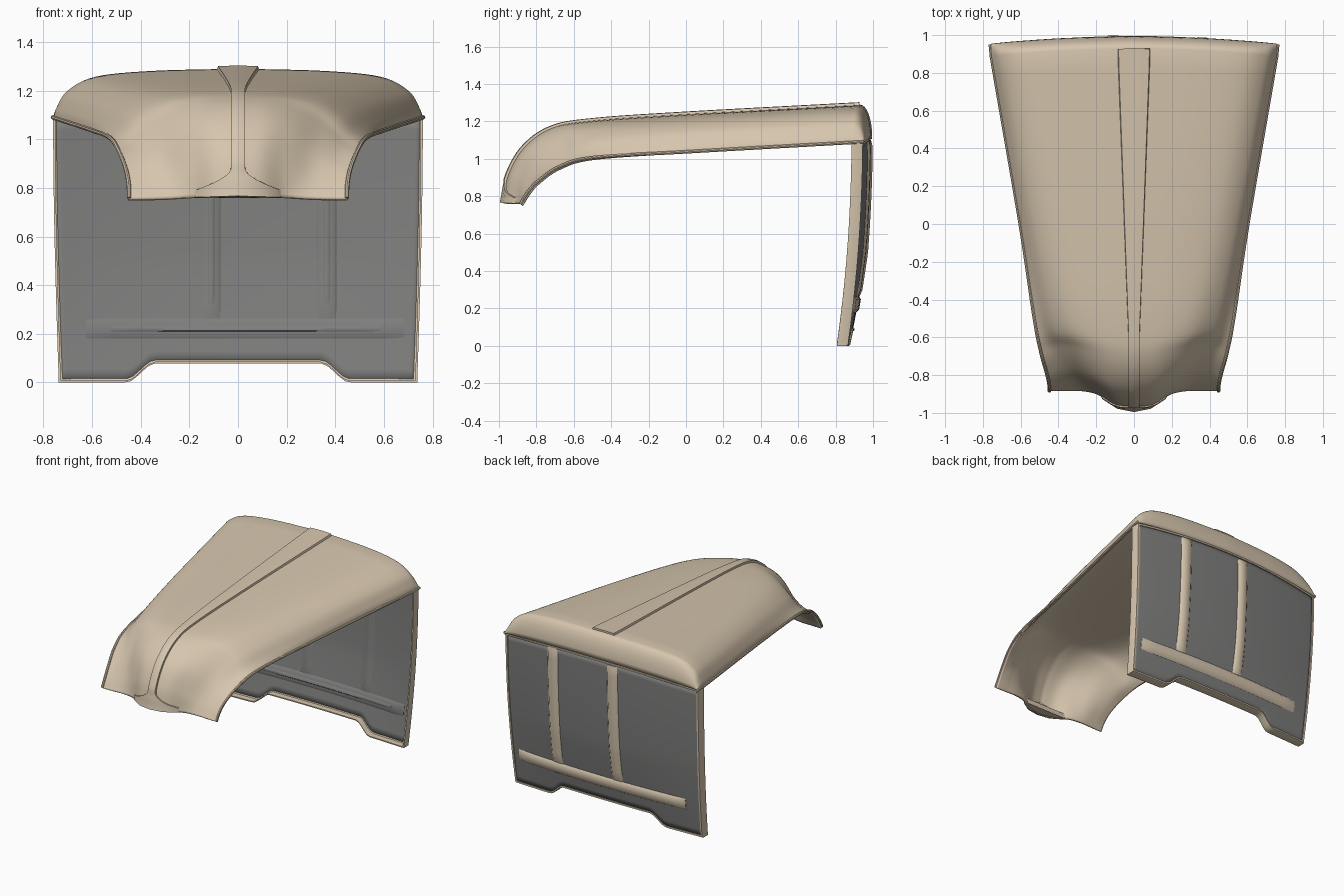
import bpy, math
from mathutils import Vector

if "Cube" in bpy.data.objects:
    bpy.data.objects.remove(bpy.data.objects["Cube"])


def material(name, c):
    m = bpy.data.materials.new(name)
    m.diffuse_color = (*c, 1)
    m.use_nodes = True
    m.node_tree.nodes["Principled BSDF"].inputs["Base Color"].default_value = m.diffuse_color
    return m


TAN = material("tan paint", (0.67, 0.56, 0.42))
GREY = material("grey panel", (0.21, 0.21, 0.207))


def make(name, verts, faces, mat, angle=40):
    me = bpy.data.meshes.new(name)
    me.from_pydata([tuple(v) for v in verts], [], faces)
    me.materials.append(mat)
    ob = bpy.data.objects.new(name, me)
    bpy.context.collection.objects.link(ob)
    bpy.ops.object.select_all(action='DESELECT')
    ob.select_set(True)
    bpy.context.view_layer.objects.active = ob
    bpy.ops.object.mode_set(mode='EDIT')
    bpy.ops.mesh.select_all(action='SELECT')
    bpy.ops.mesh.normals_make_consistent(inside=False)
    bpy.ops.object.mode_set(mode='OBJECT')
    bpy.ops.object.shade_smooth_by_angle(angle=math.radians(angle))
    return ob


def loft(name, rows, mat, closed_rows=False, closed_loop=False, angle=40):
    """Skin a list of equal-length point rows."""
    n, m = len(rows), len(rows[0])
    faces = []
    for i in range(n if closed_loop else n - 1):
        for j in range(m if closed_rows else m - 1):
            a, b = i * m, (i + 1) % n * m
            k = (j + 1) % m
            faces.append((a + j, a + k, b + k, b + j))
    if closed_rows and not closed_loop:
        faces += [tuple(range(m)), tuple(range((n - 1) * m, n * m))]
    return make(name, [p for r in rows for p in r], faces, mat, angle)


def spline(pts, steps):
    """Catmull-Rom through points."""
    p = [pts[0] * 2 - pts[1]] + pts + [pts[-1] * 2 - pts[-2]]
    out = []
    for i in range(1, len(p) - 2):
        a, b, c, d = p[i - 1:i + 3]
        for k in range(steps):
            t = k / steps
            out.append((b * 2 + (c - a) * t + (a * 2 - b * 5 + c * 4 - d) * t * t
                        + (b * 3 - a - c * 3 + d) * t ** 3) / 2)
    return out + [pts[-1]]


# Hood half sections from rear to nose: centre, top, shoulder, side, flare, edge
STATIONS = [
    [(0, .93, 1.29), (.35, .92, 1.281), (.585, .905, 1.257), (.7, .895, 1.2), (.745, .89, 1.13), (.757, .885, 1.085)],
    [(0, 0, 1.24), (.25, 0, 1.229), (.43, 0, 1.203), (.535, 0, 1.15), (.588, 0, 1.08), (.605, 0, 1.035)],
    [(0, -.5, 1.205), (.19, -.5, 1.194), (.33, -.5, 1.165), (.43, -.5, 1.105), (.49, -.5, 1.04), (.53, -.5, 1.005)],
    [(0, -.72, 1.165), (.14, -.7, 1.155), (.26, -.67, 1.12), (.365, -.65, 1.05), (.435, -.66, .985), (.495, -.68, .955)],
    [(0, -.865, 1.065), (.12, -.845, 1.06), (.22, -.805, 1.03), (.32, -.765, .965), (.4, -.765, .915), (.465, -.79, .88)],
    [(0, -.952, .92), (.1, -.932, .918), (.195, -.88, .892), (.29, -.84, .855), (.38, -.835, .835), (.452, -.85, .815)],
    [(0, -.987, .765), (.1, -.965, .762), (.19, -.905, .76), (.28, -.885, .758), (.37, -.885, .757), (.45, -.885, .756)],
]
cross = [spline([Vector(p) for p in s], 6) for s in STATIONS]
cols = [spline(list(c), 9) for c in zip(*cross)]
half_rows = [list(r) for r in zip(*cols)]


def top_z(x):
    return 1.088 + .035 * (1 - (x / .765) ** 2)


# Rear edge rolls over and drops to the panel
lip_rows = []
for k in range(8, 0, -1):
    a = k / 8 * math.pi / 2
    lip_rows.append([Vector((p.x * (1 + .008 * math.sin(a)), p.y + .065 * math.sin(a),
                             p.z + (top_z(p.x) - p.z) * (1 - math.cos(a)))) for p in cross[0]])


def mirrored(r):
    return [Vector((-p.x, p.y, p.z)) for p in reversed(r[1:])] + r


hood = loft("hood_shell", [mirrored(r) for r in lip_rows + half_rows], TAN)
# outer side must face up before thickening inwards
if sum(f.normal.z for f in hood.data.polygons) < 0:
    hood.data.flip_normals()
sol = hood.modifiers.new("thickness", 'SOLIDIFY')
sol.thickness, sol.offset = .016, -1


# Rolled bead along the lower side edges
def tube(name, path, r, mat):
    rows = []
    for i, p in enumerate(path):
        t = (path[min(i + 1, len(path) - 1)] - path[max(i - 1, 0)]).normalized()
        s = Vector((1, 0, 0))
        s = (s - t * s.dot(t)).normalized()
        u = t.cross(s)
        rows.append([p + (s * math.cos(a) + u * math.sin(a)) * r
                     for a in [k * math.pi / 4 for k in range(8)]])
    loft(name, rows, mat, closed_rows=True)


edge = [r[-1] + Vector((-.002, 0, .002)) for r in lip_rows[:1] + half_rows]
for sx, side in ((1, "right"), (-1, "left")):
    tube("hood_edge_" + side, [Vector((p.x * sx, p.y, p.z)) for p in edge], .009, TAN)


# Raised centre strip following the hood, flaring at the foot of the nose
def on_row(row, x):
    for a, b in zip(row, row[1:]):
        if b.x >= x:
            return a.lerp(b, (x - a.x) / (b.x - a.x))
    return row[-1]


strip = []
for i, r in enumerate(half_rows):
    c = r[0]
    w = .03 + .058 * max(0, min(1, (c.y + .6) / 1.5))
    if c.z < .88:
        w += .15 * min(1, (.88 - c.z) / .08) ** 2
    t = half_rows[min(i + 1, len(half_rows) - 1)][0] - half_rows[max(i - 1, 0)][0]
    n = Vector((0, t.z, -t.y)).normalized()
    h = .013 if c.z > .88 else .009
    half = [on_row(r, w * f) + n * h for f in (0, .5, .93)] + [on_row(r, w) - n * .006]
    strip.append(mirrored(half))
loft("centre_strip", strip, TAN, closed_rows=True, angle=30)


# Rear panel shape
def panel_y(x, z):
    bow = (.02 + .03 * min(1, z / .5)) * (1 - (x / .76) ** 2)
    return .865 + .14 * z - .061 * z * z + bow


def bottom_z(x):
    t = max(0, min(1, (.46 - abs(x)) / .12))
    return .078 * t * t * (3 - 2 * t)


def panel_xz(s, t):
    x = s * (.737 + .023 * math.sin(t * math.pi / 2))
    return x, bottom_z(x) + (top_z(x) - bottom_z(x)) * t


# Grey curved sheet
rows = []
for j in range(25):
    row = []
    for i in range(61):
        x, z = panel_xz((i / 30 - 1) * .99, .008 + .984 * j / 24)
        row.append((x, panel_y(x, z) - .012, z))
    rows.append(row)
sheet = loft("rear_panel", rows, GREY)
sol = sheet.modifiers.new("thickness", 'SOLIDIFY')
sol.thickness, sol.offset = .006, 0

# Tan flange around the panel, thin at the front and rounded at the back
loop = ([(i / 30 - 1, 0) for i in range(60)] + [(1, j / 24) for j in range(24)]
        + [(1 - i / 30, 1) for i in range(60)] + [(-1, 1 - j / 24) for j in range(24)])
rows = []
for s, t in loop:
    x, z = panel_xz(s, t)
    xi, zi = panel_xz(s * .978, .014 + .972 * t)
    xf, zf = panel_xz(s * .988, .007 + .986 * t)
    y = panel_y(x, z)
    rows.append([(x, y - .06, z), (x, y - .008, z), (x * .995, y, z + (zi - z) * .3),
                 (xi, y, zi), (xi, y - .012, zi), (xf, y - .016, zf), (xf, y - .06, zf)])
loft("panel_frame", rows, TAN, closed_rows=True, closed_loop=True)


# Bars pressed into the panel: chamfered strips that follow its curve
def bar(name, xa, xb, za, zb, base, height, mat):
    vertical = zb - za > xb - xa
    rows = []
    for k in range(25):
        row = []
        for f, h in ((0, 0), (.18, 1), (.82, 1), (1, 0)):
            h = h if 0 < k < 24 else h * .3
            if vertical:
                x, z = xa + (xb - xa) * f, za + (zb - za) * k / 24
            else:
                x, z = xa + (xb - xa) * k / 24, za + (zb - za) * f
            row.append((x, panel_y(x, z) - .012 + base + height * h, z))
        rows.append(row)
    loft(name, rows, mat, closed_rows=True, angle=50)


BARS = [("left_rib", -.152, -.068, .262, 1.1), ("right_rib", .322, .408, .262, 1.1),
        ("cross_rib", -.625, .685, .178, .265)]
for name, xa, xb, za, zb in BARS:
    bar(name + "_outer", xa, xb, za, zb, .002, .014, TAN)
    bar(name + "_inner", xa, xb, za, zb, -.002, -.009, GREY)
    mx, mz = (.1, .03) if name == "cross_rib" else (.028, .06)
    bar(name + "_ridge", xa + mx, xb - mx, za + mz, zb - mz, -.01, -.005, GREY)
